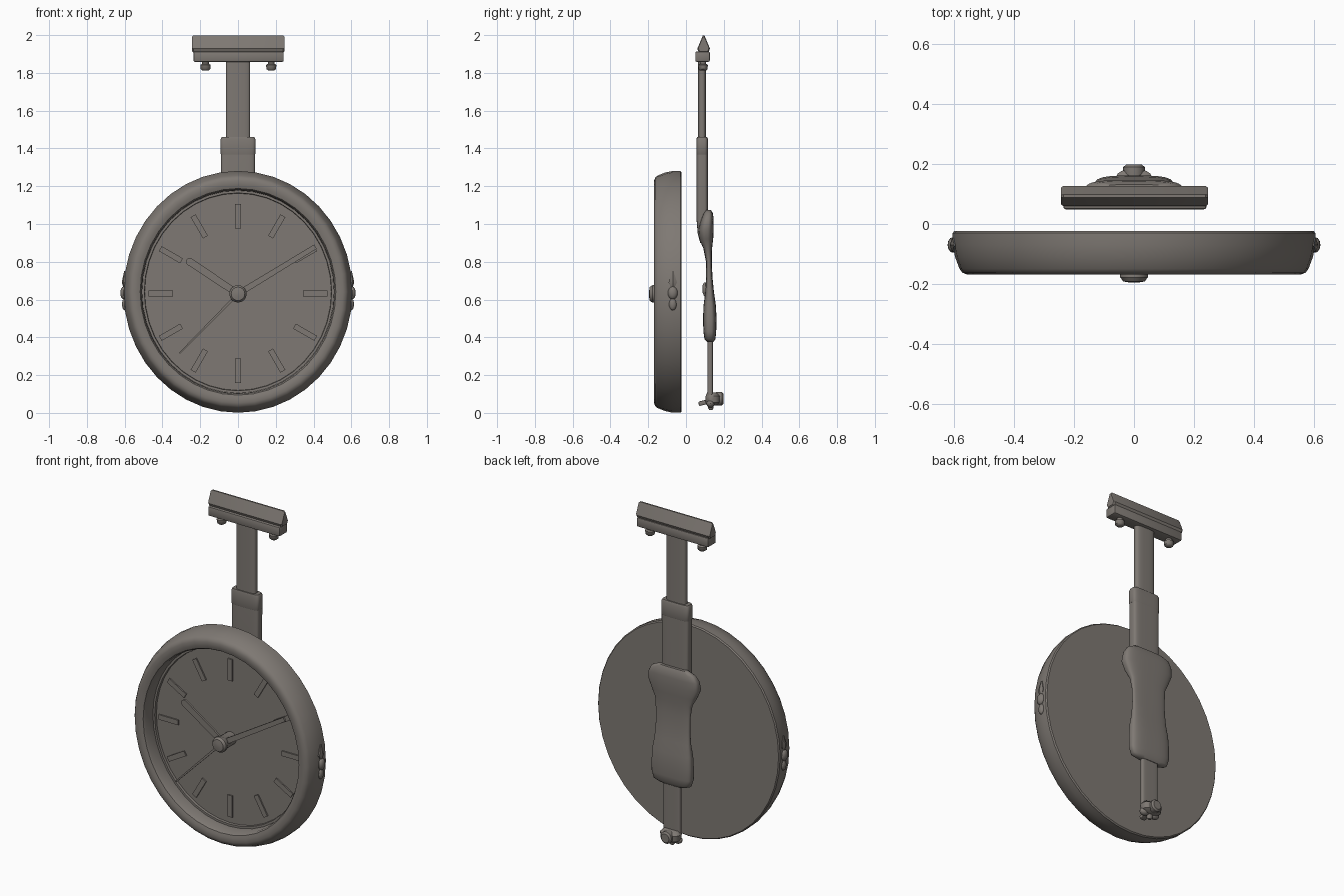
import bpy, bmesh, math
from mathutils import Matrix, Vector

mat = bpy.data.materials.new("warm_grey")
mat.diffuse_color = (0.21, 0.19, 0.172, 1)


def finish(bm, name, angle=35):
    bmesh.ops.recalc_face_normals(bm, faces=bm.faces)
    me = bpy.data.meshes.new(name)
    bm.to_mesh(me)
    bm.free()
    ob = bpy.data.objects.new(name, me)
    bpy.context.collection.objects.link(ob)
    me.materials.append(mat)
    bpy.ops.object.select_all(action='DESELECT')
    ob.select_set(True)
    bpy.context.view_layer.objects.active = ob
    bpy.ops.object.shade_smooth_by_angle(angle=math.radians(angle))
    return ob


def skin(rings, name, angle=35):
    bm = bmesh.new()
    rows = [[bm.verts.new(p) for p in r] for r in rings]
    n = len(rows[0])
    for a, b in zip(rows, rows[1:]):
        for i in range(n):
            j = (i + 1) % n
            bm.faces.new((a[i], a[j], b[j], b[i]))
    bm.faces.new(rows[0])
    bm.faces.new(rows[-1])
    return finish(bm, name, angle)


def lathe_y(profile, name, x=0, z=0, n=40, zscale=1.0):
    # rings of (radius, y) around the y axis
    return skin([[(x + r * math.cos(2 * math.pi * i / n), y,
                   z + zscale * r * math.sin(2 * math.pi * i / n)) for i in range(n)]
                 for r, y in profile], name)


def loft(sections, name, e=0.45, n=28, angle=45, x=0):
    # rounded sections of (z, half width, y min, y max)
    def p(c):
        return math.copysign(abs(c) ** e, c)
    rings = []
    for z, w, y0, y1 in sections:
        ring = []
        for i in range(n):
            t = 2 * math.pi * (i + 0.5) / n
            ring.append((x + w * p(math.cos(t)), (y0 + y1) / 2 + (y1 - y0) / 2 * p(math.sin(t)), z))
        rings.append(ring)
    return skin(rings, name, angle)


def box(name, x0, x1, y0, y1, z0, z1, bevel=0.008, rot=None):
    bm = bmesh.new()
    bmesh.ops.create_cube(bm, size=1)
    bmesh.ops.scale(bm, vec=(x1 - x0, y1 - y0, z1 - z0), verts=bm.verts)
    bmesh.ops.bevel(bm, geom=bm.edges[:], offset=bevel, segments=2, affect='EDGES', profile=0.5)
    if rot:
        bmesh.ops.transform(bm, matrix=rot, verts=bm.verts)
    bmesh.ops.translate(bm, vec=((x0 + x1) / 2, (y0 + y1) / 2, (z0 + z1) / 2), verts=bm.verts)
    return finish(bm, name)


def ball(name, centre, size):
    bm = bmesh.new()
    bmesh.ops.create_uvsphere(bm, u_segments=12, v_segments=8, radius=1)
    bmesh.ops.scale(bm, vec=size, verts=bm.verts)
    bmesh.ops.translate(bm, vec=centre, verts=bm.verts)
    return finish(bm, name)


def strip(name, a, b, w0, w1, y0, y1):
    # flat tapered bar on the dial from a to b (x, z)
    a, b = Vector(a), Vector(b)
    d = (b - a).normalized()
    s = Vector((-d.y, d.x))
    outline = [a + s * w0, b + s * w1, b - s * w1, a - s * w0]
    return skin([[(p.x, y, p.y) for p in outline] for y in (y0, y1)], name)


# clock case with deep, stepped dial
CZ, DIAL, HAND = 0.641, -0.070, -0.136
lathe_y([(0.02, -0.023), (0.600, -0.023), (0.606, -0.030), (0.606, -0.07), (0.598, -0.11),
         (0.583, -0.15), (0.573, -0.163), (0.557, -0.169), (0.535, -0.168), (0.518, -0.162),
         (0.511, -0.150), (0.508, DIAL - 0.014), (0.496, DIAL - 0.014), (0.494, DIAL),
         (0.02, DIAL)], "clock_case", 0, CZ, 40, 1.056)

# hour marks
for k in range(12):
    t = math.radians(30 * k)
    u = Vector((math.sin(t), math.cos(t)))
    c = Vector((0, 0.632))
    strip("hour_mark", c + u * 0.345, c + u * 0.475, 0.015, 0.015, DIAL + 0.005, DIAL - 0.008)

# hands carried on the hub, clear of the dial
HUB = (0, 0.63)
strip("minute_hand", HUB, (0.41, 0.88), 0.016, 0.013, HAND, HAND - 0.012)
strip("hour_hand", HUB, (-0.255, 0.80), 0.018, 0.020, HAND, HAND - 0.012)
lathe_y([(0.020, HAND), (0.020, HAND - 0.012)], "hour_hand_tip", -0.255, 0.80, 16)
strip("second_hand", HUB, (-0.31, 0.315), 0.007, 0.004, HAND - 0.003, HAND - 0.012)
lathe_y([(0.038, DIAL + 0.005), (0.040, -0.15), (0.046, -0.162), (0.046, -0.178), (0.036, -0.192),
         (0.012, -0.196)], "centre_hub", 0, 0.63, 16)

# side ornaments
for s in (-1, 1):
    ball("side_bead", (s * 0.605, -0.07, 0.635), (0.018, 0.026, 0.034))
    ball("side_lower_bead", (s * 0.600, -0.07, 0.575), (0.014, 0.020, 0.032))
    skin([[(s * 0.600 + r * 0.6 * math.cos(i * math.pi / 3), -0.07 + r * math.sin(i * math.pi / 3), z)
           for i in range(6)] for z, r in ((0.665, 0.012), (0.69, 0.026), (0.75, 0.005))],
         "side_finial")

# hanger posts behind the case
loft([(0.90, 0.065, 0.075, 0.115), (0.95, 0.080, 0.062, 0.116), (1.02, 0.088, 0.056, 0.116),
      (1.37, 0.090, 0.056, 0.116)], "lower_post", 0.4)
loft([(1.367, 0.090, 0.056, 0.116), (1.37, 0.092, 0.055, 0.117), (1.448, 0.092, 0.055, 0.117),
      (1.46, 0.086, 0.058, 0.112)], "post_collar", 0.4)
loft([(1.44, 0.064, 0.064, 0.106), (1.87, 0.064, 0.064, 0.106)], "upper_post", 0.6)

# top mount: lower rail, ridged cap and screws
box("mount_rail", -0.236, 0.242, 0.049, 0.126, 1.858, 1.914)
ridge = [(0.068, 1.908), (0.060, 1.928), (0.089, 1.998), (0.098, 1.998), (0.127, 1.928), (0.118, 1.908)]
skin([[(x, 0.093 + (y - 0.093) * k, 1.95 + (z - 1.95) * k) for y, z in ridge]
      for x, k in ((-0.244, 0.85), (-0.236, 1), (0.239, 1), (0.247, 0.85))], "mount_cap", 25)
for x in (-0.172, 0.176):
    loft([(1.812, 0.015, 0.075, 0.105), (1.820, 0.026, 0.066, 0.114), (1.842, 0.028, 0.064, 0.116),
          (1.848, 0.018, 0.073, 0.107), (1.864, 0.018, 0.073, 0.107)], "mount_screw", 1.0, 14, 45, x)

# waisted back body
loft([(0.375, 0.085, 0.112, 0.145), (0.39, 0.120, 0.098, 0.156), (0.43, 0.132, 0.092, 0.160),
      (0.50, 0.132, 0.090, 0.162), (0.57, 0.128, 0.093, 0.158), (0.64, 0.117, 0.102, 0.148),
      (0.72, 0.112, 0.106, 0.140), (0.80, 0.113, 0.106, 0.137), (0.87, 0.120, 0.092, 0.138),
      (0.92, 0.145, 0.070, 0.144), (0.97, 0.166, 0.065, 0.147), (1.02, 0.162, 0.078, 0.147),
      (1.055, 0.142, 0.092, 0.143), (1.075, 0.100, 0.106, 0.132)], "back_body", 0.6, 32, 50)
loft([(0.62, 0.025, 0.095, 0.115), (0.635, 0.035, 0.088, 0.115), (0.675, 0.035, 0.088, 0.115),
      (0.69, 0.025, 0.095, 0.115)], "body_button", 0.7, 16)

# lower stem and foot
loft([(0.07, 0.055, 0.114, 0.142), (0.39, 0.055, 0.114, 0.142)], "lower_stem", 0.4)
loft([(0.040, 0.035, 0.112, 0.160), (0.055, 0.058, 0.104, 0.180), (0.090, 0.062, 0.104, 0.182),
      (0.108, 0.045, 0.112, 0.160)], "foot_nut", 0.7, 16)
lathe_y([(0.030, 0.12), (0.036, 0.165), (0.036, 0.190), (0.026, 0.199)], "foot_knob", 0, 0.075, 14)
box("foot_front_prong", -0.018, 0.018, 0.066, 0.12, 0.042, 0.066, 0.006,
    Matrix.Rotation(0.25, 4, 'X'))
for x in (-0.035, 0.035):
    ball("foot_side_lug", (x, 0.13, 0.05), (0.03, 0.022, 0.022))
loft([(0.014, 0.010, 0.124, 0.140), (0.025, 0.018, 0.117, 0.146), (0.06, 0.020, 0.115, 0.148)],
     "foot_tip", 1.0, 12)
